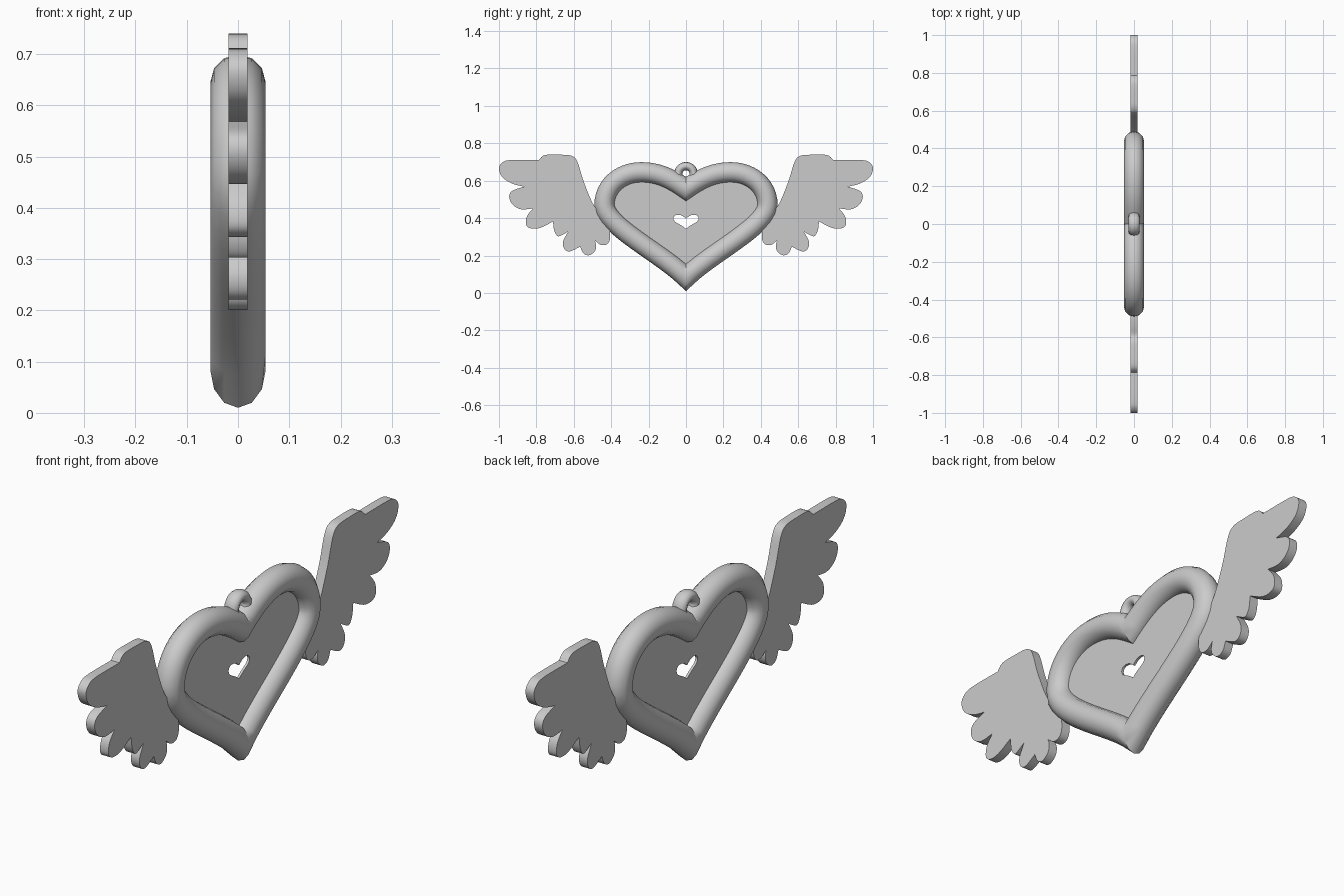
import bpy, bmesh, math
from mathutils import Vector
from mathutils.geometry import interpolate_bezier

if "Cube" in bpy.data.objects:
    bpy.data.objects.remove(bpy.data.objects["Cube"])


def finish(obj, angle=35):
    bpy.ops.object.select_all(action='DESELECT')
    bpy.context.view_layer.objects.active = obj
    obj.select_set(True)
    bpy.ops.object.shade_smooth_by_angle(angle=math.radians(angle))


def heart_loop(segments, steps):
    """Closed heart outline in (y, z) from the bezier segments of its right half."""
    half = []
    for seg in segments:
        half += interpolate_bezier(*[Vector(p) for p in seg], steps + 1)[:-1]
    half.append(Vector(segments[-1][3]))
    half = [Vector((p[0], p[1])) for p in half]
    return half + [Vector((-p.x, p.y)) for p in reversed(half[1:-1])]


def smooth_run(pts, steps=5):
    """Catmull-Rom run through the points, last point left out."""
    p = [Vector(q) for q in pts]
    p = [p[0]] + p + [p[-1]]
    out = []
    for a, b, c, d in zip(p, p[1:], p[2:], p[3:]):
        for i in range(steps):
            t = i / steps
            out.append(0.5 * (2 * b + (c - a) * t + (2 * a - 5 * b + 4 * c - d) * t ** 2
                              + (3 * b - a - 3 * c + d) * t ** 3))
    return out


def slab(name, loops, half_thick):
    """Flat plate in the YZ plane; further loops become holes."""
    cu = bpy.data.curves.new(name, 'CURVE')
    cu.dimensions = '2D'
    cu.fill_mode = 'BOTH'
    cu.extrude = half_thick
    for loop in loops:
        sp = cu.splines.new('POLY')
        sp.points.add(len(loop) - 1)
        for pt, co in zip(sp.points, loop):
            pt.co = (co.x, co.y, 0, 1)
        sp.use_cyclic_u = True
    tmp = bpy.data.objects.new(name + "_outline", cu)
    bpy.context.collection.objects.link(tmp)
    dg = bpy.context.evaluated_depsgraph_get()
    me = bpy.data.meshes.new_from_object(tmp.evaluated_get(dg))
    bpy.data.objects.remove(tmp)
    bm = bmesh.new()
    bm.from_mesh(me)
    bmesh.ops.remove_doubles(bm, verts=bm.verts, dist=1e-5)
    bmesh.ops.recalc_face_normals(bm, faces=bm.faces)
    for v in bm.verts:
        v.co = (v.co.z, v.co.x, v.co.y)
    bm.to_mesh(me)
    bm.free()
    me.name = name
    obj = bpy.data.objects.new(name, me)
    bpy.context.collection.objects.link(obj)
    finish(obj)


# Heart frame: 12-sided tube swept round the heart with mitred corners
path = heart_loop([
    ((0, .555), (.08, .612), (.15, .645), (.24, .645)),
    ((.24, .645), (.35, .645), (.436, .57), (.436, .47)),
    ((.436, .47), (.436, .36), (.13, .212), (0, .083))], 12)
R, SIDES, n = 0.054, 12, len(path)
bm = bmesh.new()
rings = []
for i, p in enumerate(path):
    d1 = (p - path[i - 1]).normalized()
    d2 = (path[(i + 1) % n] - p).normalized()
    n1, n2 = Vector((-d1.y, d1.x)), Vector((-d2.y, d2.x))
    m = (n1 + n2) / (1 + n1.dot(n2))
    ring = []
    for k in range(SIDES):
        a = 2 * math.pi * k / SIDES
        q = p + m * R * math.cos(a)
        ring.append(bm.verts.new((R * math.sin(a), q.x, q.y)))
    rings.append(ring)
for i in range(n):
    a, b = rings[i], rings[(i + 1) % n]
    for k in range(SIDES):
        j = (k + 1) % SIDES
        bm.faces.new((a[k], a[j], b[j], b[k]))
bmesh.ops.recalc_face_normals(bm, faces=bm.faces)
me = bpy.data.meshes.new("heart_frame")
bm.to_mesh(me)
bm.free()
frame = bpy.data.objects.new("heart_frame", me)
bpy.context.collection.objects.link(frame)
finish(frame, 40)

# Thin centre panel with a small heart-shaped hole
hole = heart_loop([
    ((0, .397), (.015, .41), (.025, .418), (.045, .418)),
    ((.045, .418), (.065, .418), (.075, .398), (.06, .382)),
    ((.06, .382), (.045, .37), (.02, .362), (0, .342))], 6)
slab("heart_panel", [path, hole], 0.005)

# Wings: each run is one smooth edge, feathers meet at sharp notches
runs = [
    [(.42, .42), (.487, .46), (.545, .59), (.58, .70), (.612, .733), (.675, .739),
     (.755, .737), (.786, .711)],
    [(.786, .711), (.93, .711), (.978, .70), (1.0, .668), (.983, .62), (.93, .585), (.866, .568)],
    [(.866, .568), (.93, .545), (.945, .51), (.925, .47), (.88, .447), (.818, .452)],
    [(.818, .452), (.85, .41), (.855, .365), (.83, .345), (.78, .348), (.711, .382)],
    [(.711, .382), (.705, .335), (.69, .307), (.672, .305), (.63, .328)],
    [(.63, .328), (.657, .275), (.65, .235), (.62, .222), (.565, .248)],
    [(.565, .248), (.55, .213), (.52, .201), (.49, .22), (.48, .25), (.487, .28)],
    [(.487, .28), (.455, .257), (.42, .262), (.405, .305), (.42, .42)]]
outline = [p for run in runs for p in smooth_run(run)]
for name, s in (("left_wing", -1), ("right_wing", 1)):
    slab(name, [[Vector((s * p.x, p.y)) for p in outline]], 0.019)

# Hanging ring in the notch
bpy.ops.mesh.primitive_torus_add(major_radius=0.041, minor_radius=0.022, major_segments=32,
                                 minor_segments=12, location=(0, 0, 0.637),
                                 rotation=(0, math.pi / 2, 0))
loop = bpy.context.object
loop.name = "hanging_ring"
loop.scale = (1, 1, 1.35)
finish(loop, 60)
